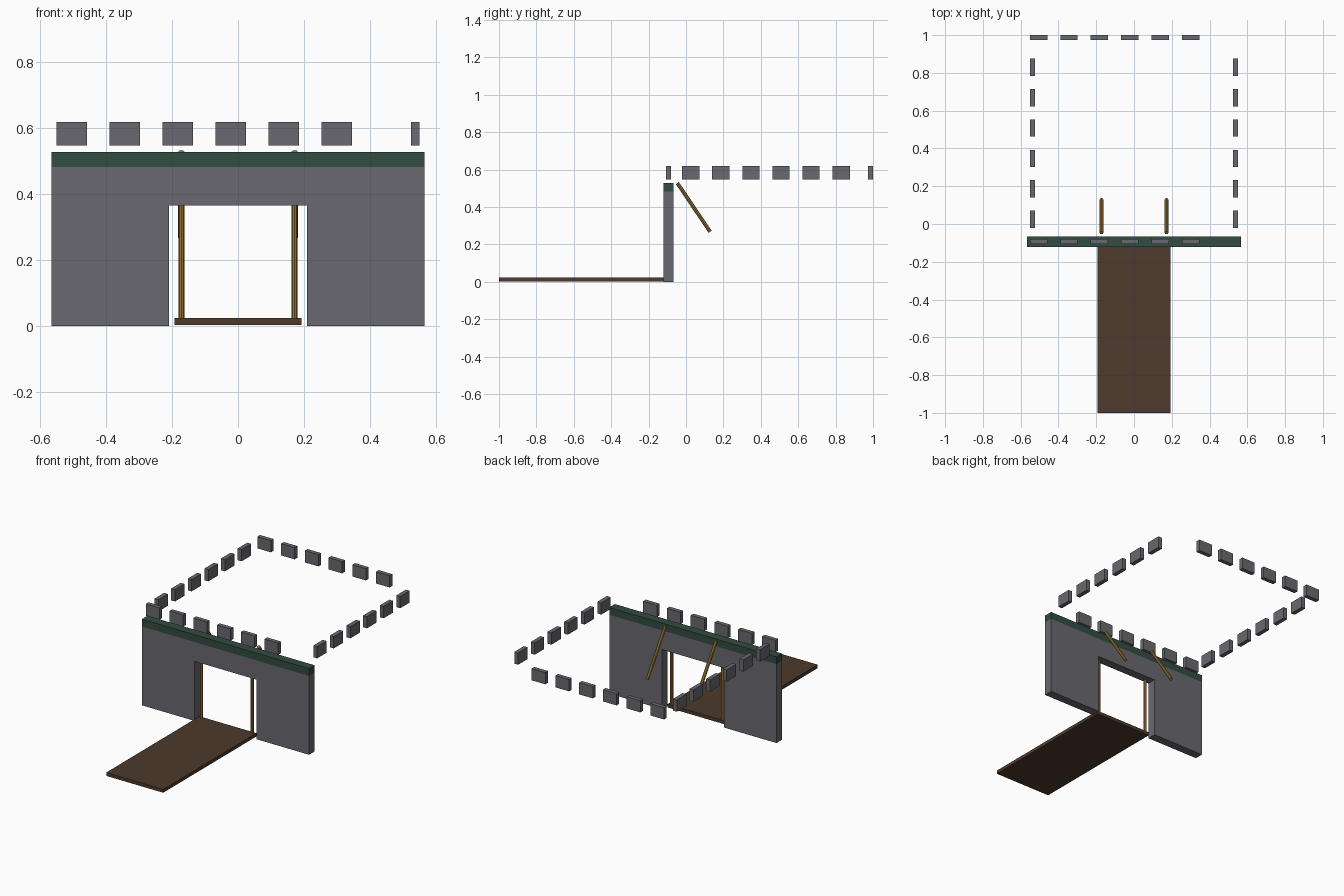
import bpy, bmesh, math
from mathutils import Vector

if "Cube" in bpy.data.objects:
    bpy.data.objects.remove(bpy.data.objects["Cube"])


def material(name, rgb):
    m = bpy.data.materials.new(name)
    m.diffuse_color = (*rgb, 1)
    m.use_nodes = True
    m.node_tree.nodes["Principled BSDF"].inputs["Base Color"].default_value = m.diffuse_color
    return m


STONE = material("grey stone", (0.14, 0.14, 0.16))
GREEN = material("dark green trim", (0.032, 0.072, 0.052))
WOOD = material("dark brown wood", (0.075, 0.042, 0.025))
GOLD = material("golden brass", (0.34, 0.18, 0.035))


def finish(name, bm, mat):
    bmesh.ops.recalc_face_normals(bm, faces=bm.faces)
    mesh = bpy.data.meshes.new(name)
    bm.to_mesh(mesh)
    bm.free()
    mesh.materials.append(mat)
    ob = bpy.data.objects.new(name, mesh)
    bpy.context.collection.objects.link(ob)
    return ob


def box(name, lo, hi, mat):
    bm = bmesh.new()
    bmesh.ops.create_cube(bm, size=1)
    lo, hi = Vector(lo), Vector(hi)
    for v in bm.verts:
        v.co = (lo + hi) / 2 + v.co * (hi - lo)
    return finish(name, bm, mat)


def rod(name, a, b, radius, mat, sides=8):
    a, b = Vector(a), Vector(b)
    bm = bmesh.new()
    bmesh.ops.create_cone(bm, cap_ends=True, segments=sides,
                          radius1=radius, radius2=radius, depth=(b - a).length)
    bm.transform((b - a).to_track_quat('Z', 'Y').to_matrix().to_4x4())
    bmesh.ops.translate(bm, vec=(a + b) / 2, verts=bm.verts)
    return finish(name, bm, mat)


W, Y0, Y1 = 0.567, -0.121, -0.067   # wall half width, front and back

# Gate wall: one profile with a door opening, extruded backwards
outline = [(-W, 0), (-0.21, 0), (-0.21, 0.365), (0.21, 0.365),
           (0.21, 0), (W, 0), (W, 0.483), (-W, 0.483)]
bm = bmesh.new()
face = bm.faces.new([bm.verts.new((x, Y0, z)) for x, z in outline])
ext = bmesh.ops.extrude_face_region(bm, geom=[face], use_keep_orig=True)
bmesh.ops.translate(bm, vec=(0, Y1 - Y0, 0),
                    verts=[g for g in ext["geom"] if isinstance(g, bmesh.types.BMVert)])
finish("gate_wall", bm, STONE)

# Trim along the top of the wall
box("wall_trim", (-W, Y0, 0.483), (W, Y1, 0.528), GREEN)

# Lowered drawbridge
box("drawbridge", (-0.193, -1.0, 0.003), (0.193, -0.098, 0.024), WOOD)

# Upright posts in the doorway and sloping rods behind the wall
for side, s in (("left", -1), ("right", 1)):
    x = 0.172 * s
    rod(f"{side}_door_post", (x, -0.108, 0.015), (x, -0.108, 0.38), 0.009, GOLD)
    rod(f"{side}_sloping_rod", (x, -0.046, 0.528), (x, 0.129, 0.268), 0.010, GOLD)

# Ring of battlement blocks, six on each side
STEP, LEN, THICK, ZB, ZT = 0.161, 0.092, 0.026, 0.548, 0.62
for i in range(6):
    x = -0.551 + i * STEP
    for label, y in (("front", -0.106), ("back", 0.974)):
        box(f"{label}_battlement_{i + 1}", (x, y, ZB), (x + LEN, y + THICK, ZT), STONE)
    y = -0.021 + i * STEP
    for label, x in (("left", -0.551), ("right", 0.525)):
        box(f"{label}_battlement_{i + 1}", (x, y, ZB), (x + THICK, y + LEN, ZT), STONE)
